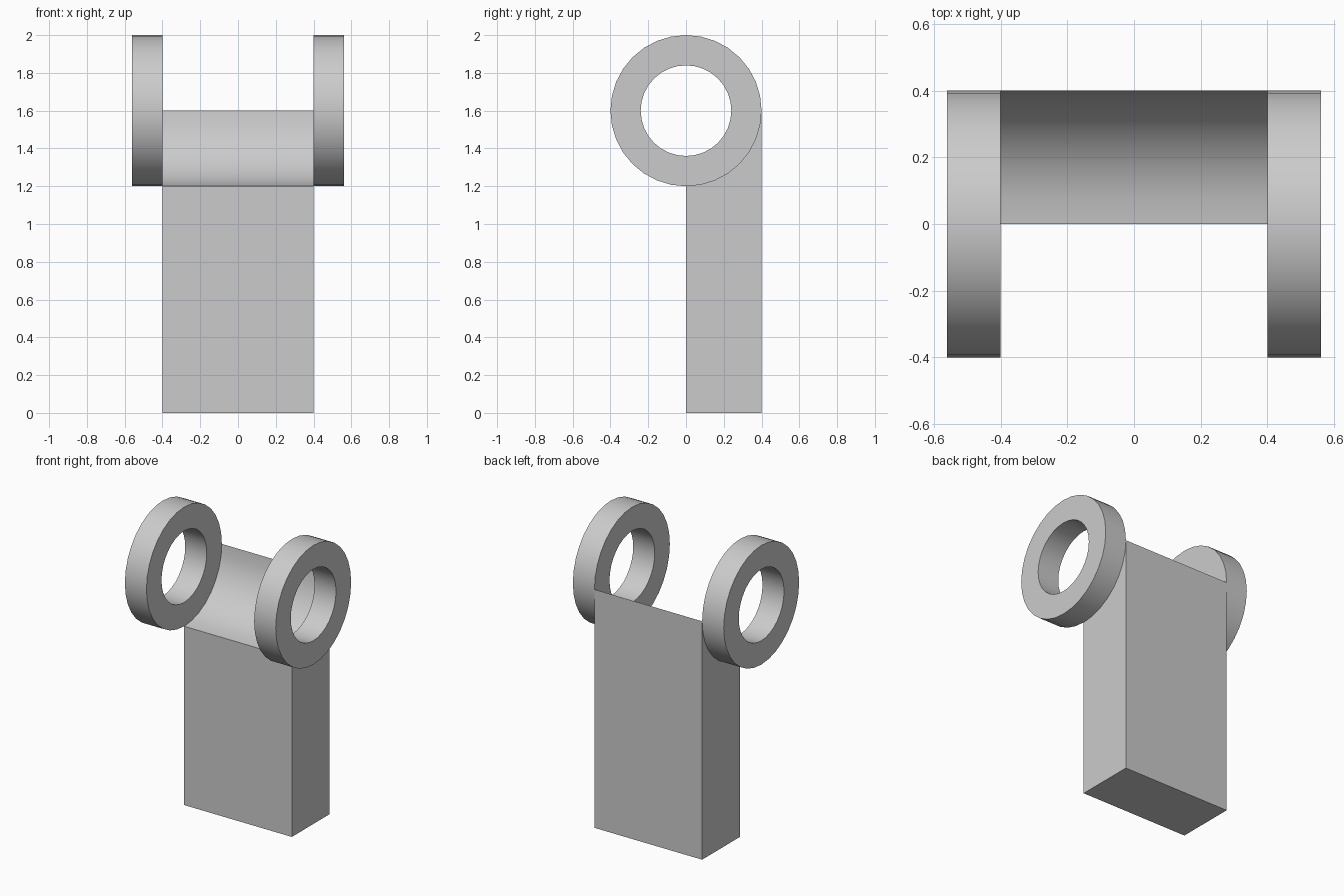
import bpy, bmesh
from math import sin, cos, tau, radians

default = bpy.data.objects.get("Cube")
if default:
    bpy.data.objects.remove(default, do_unlink=True)

AXIS_Z, R_OUT, R_IN = 1.6, 0.4, 0.24
HALF_W, RING_T = 0.4, 0.16
SEGMENTS = 32

grey = bpy.data.materials.new("plain grey")
grey.use_nodes = True
colour = (0.6, 0.6, 0.6, 1)
grey.diffuse_color = colour
grey.node_tree.nodes["Principled BSDF"].inputs["Base Color"].default_value = colour


def circle_point(x, radius, i):
    a = tau * i / SEGMENTS
    return (x, radius * cos(a), AXIS_Z + radius * sin(a))


def finish(name, bm):
    bmesh.ops.recalc_face_normals(bm, faces=bm.faces)
    mesh = bpy.data.meshes.new(name)
    bm.to_mesh(mesh)
    bm.free()
    mesh.materials.append(grey)
    obj = bpy.data.objects.new(name, mesh)
    bpy.context.collection.objects.link(obj)
    bpy.ops.object.select_all(action='DESELECT')
    obj.select_set(True)
    bpy.context.view_layer.objects.active = obj
    bpy.ops.object.shade_smooth_by_angle(angle=radians(30))


# Post: side profile with a concave quarter-round top, extruded across x
bm = bmesh.new()
arc = [circle_point(-HALF_W, R_OUT, -i) for i in range(SEGMENTS // 4 + 1)]
profile = arc + [(-HALF_W, 0, 0), (-HALF_W, R_OUT, 0)]
face = bm.faces.new([bm.verts.new(p) for p in profile])
extruded = bmesh.ops.extrude_face_region(bm, geom=[face], use_keep_orig=True)
moved = [g for g in extruded["geom"] if isinstance(g, bmesh.types.BMVert)]
bmesh.ops.translate(bm, verts=moved, vec=(2 * HALF_W, 0, 0))
finish("post", bm)

# Rings: a rectangular section swept round the x axis, one on each side
for side, name in ((1, "left_ring"), (-1, "right_ring")):
    bm = bmesh.new()
    inner, outer = side * HALF_W, side * (HALF_W + RING_T)
    section = [(inner, R_IN), (outer, R_IN), (outer, R_OUT), (inner, R_OUT)]
    loops = [[bm.verts.new(circle_point(x, r, i)) for x, r in section]
             for i in range(SEGMENTS)]
    for i, loop in enumerate(loops):
        after = loops[(i + 1) % SEGMENTS]
        for k in range(4):
            n = (k + 1) % 4
            bm.faces.new((loop[k], loop[n], after[n], after[k]))
    finish(name, bm)
